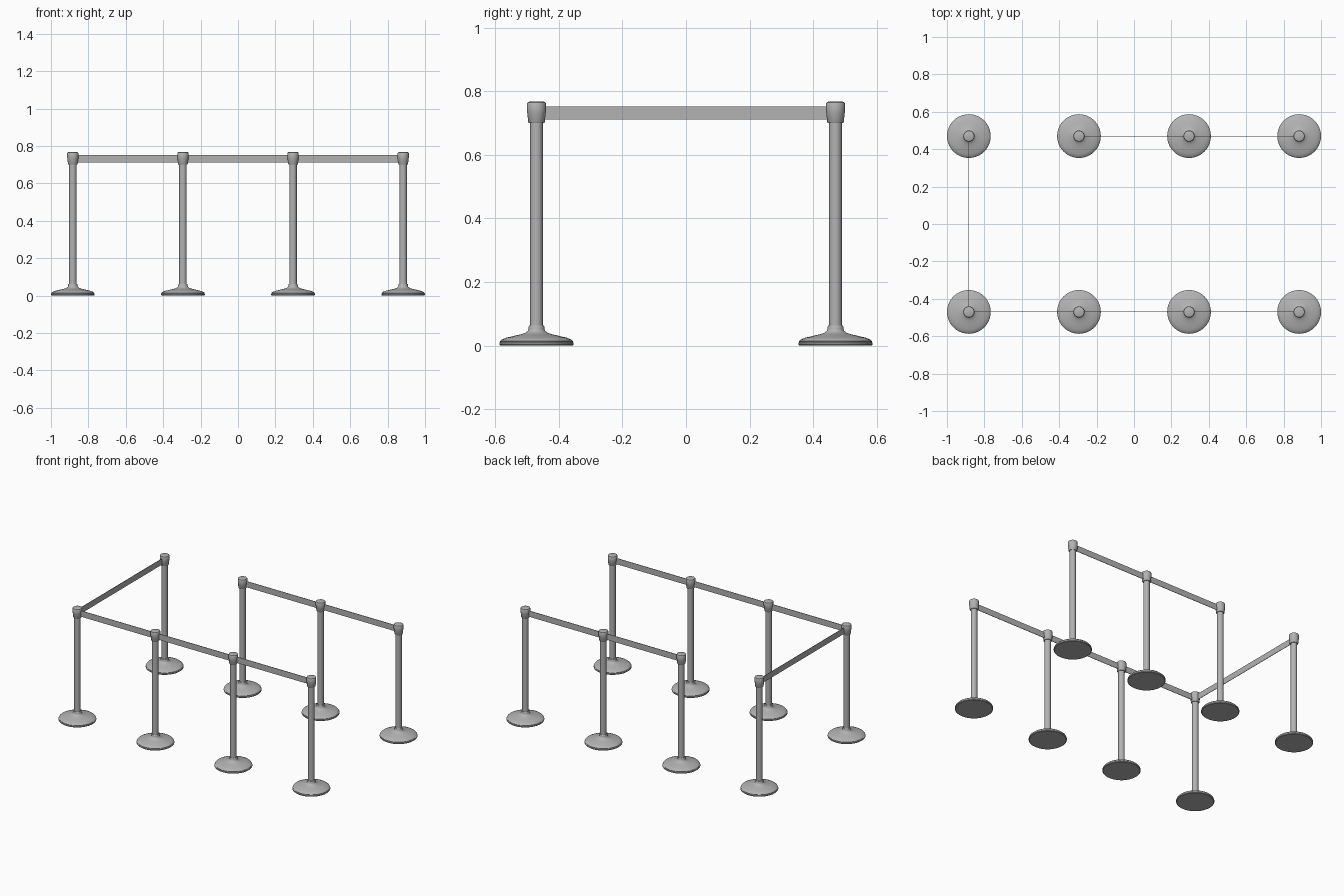
import bpy, bmesh, math

if "Cube" in bpy.data.objects:
    bpy.data.objects.remove(bpy.data.objects["Cube"])

# Single grey finish
grey = bpy.data.materials.new("grey_metal")
grey.diffuse_color = (0.45, 0.45, 0.45, 1)
grey.use_nodes = True
grey.node_tree.nodes["Principled BSDF"].inputs["Base Color"].default_value = grey.diffuse_color

SEG = 40
XS = [-0.883, -0.2943, 0.2943, 0.883]
Y = 0.47


def lathe(name, profile, x, y):
    """Closed solid of revolution around a vertical axis."""
    bm = bmesh.new()
    rings = []
    for r, z in profile:
        rings.append([bm.verts.new((r * math.cos(2 * math.pi * i / SEG),
                                    r * math.sin(2 * math.pi * i / SEG), z))
                      for i in range(SEG)])
    for a, b in zip(rings, rings[1:]):
        for i in range(SEG):
            j = (i + 1) % SEG
            bm.faces.new((a[i], a[j], b[j], b[i]))
    bm.faces.new(rings[0][::-1])
    bm.faces.new(rings[-1])
    return finish(name, bm, (x, y, 0))


def finish(name, bm, loc):
    mesh = bpy.data.meshes.new(name)
    bm.to_mesh(mesh)
    bm.free()
    mesh.materials.append(grey)
    ob = bpy.data.objects.new(name, mesh)
    ob.location = loc
    bpy.context.collection.objects.link(ob)
    bpy.context.view_layer.objects.active = ob
    ob.select_set(True)
    bpy.ops.object.shade_smooth_by_angle(angle=math.radians(35))
    ob.select_set(False)
    return ob


def belt(name, p, q):
    """Thin upright strap between two posts."""
    dx, dy = abs(q[0] - p[0]), abs(q[1] - p[1])
    bm = bmesh.new()
    bmesh.ops.create_cube(bm, size=1)
    bmesh.ops.scale(bm, vec=(max(dx, 0.003), max(dy, 0.003), 0.041), verts=bm.verts)
    finish(name, bm, ((p[0] + q[0]) / 2, (p[1] + q[1]) / 2, 0.7315))


# Domed foot with rubber rim and neck collar
base = [(0.113, 0), (0.117, 0.003), (0.117, 0.009), (0.114, 0.011),
        (0.115, 0.014), (0.110, 0.019), (0.095, 0.025), (0.070, 0.031),
        (0.048, 0.036), (0.034, 0.041), (0.027, 0.047), (0.025, 0.053),
        (0.025, 0.060), (0.023, 0.063), (0.020, 0.063)]
# Belt head, wider at the top
head = [(0.020, 0.700), (0.024, 0.700), (0.026, 0.703), (0.029, 0.731),
        (0.030, 0.735), (0.030, 0.761), (0.028, 0.765), (0.024, 0.767)]

for y in (-Y, Y):
    for x in XS:
        lathe("post_base", base, x, y)
        lathe("post_pole", [(0.020, 0.055), (0.020, 0.705)], x, y)
        lathe("belt_head", head, x, y)

# Front row, back row (open at the left bay), and left end strap
for i in range(3):
    belt("front_belt", (XS[i], -Y), (XS[i + 1], -Y))
    if i > 0:
        belt("back_belt", (XS[i], Y), (XS[i + 1], Y))
belt("side_belt", (XS[0], -Y), (XS[0], Y))
